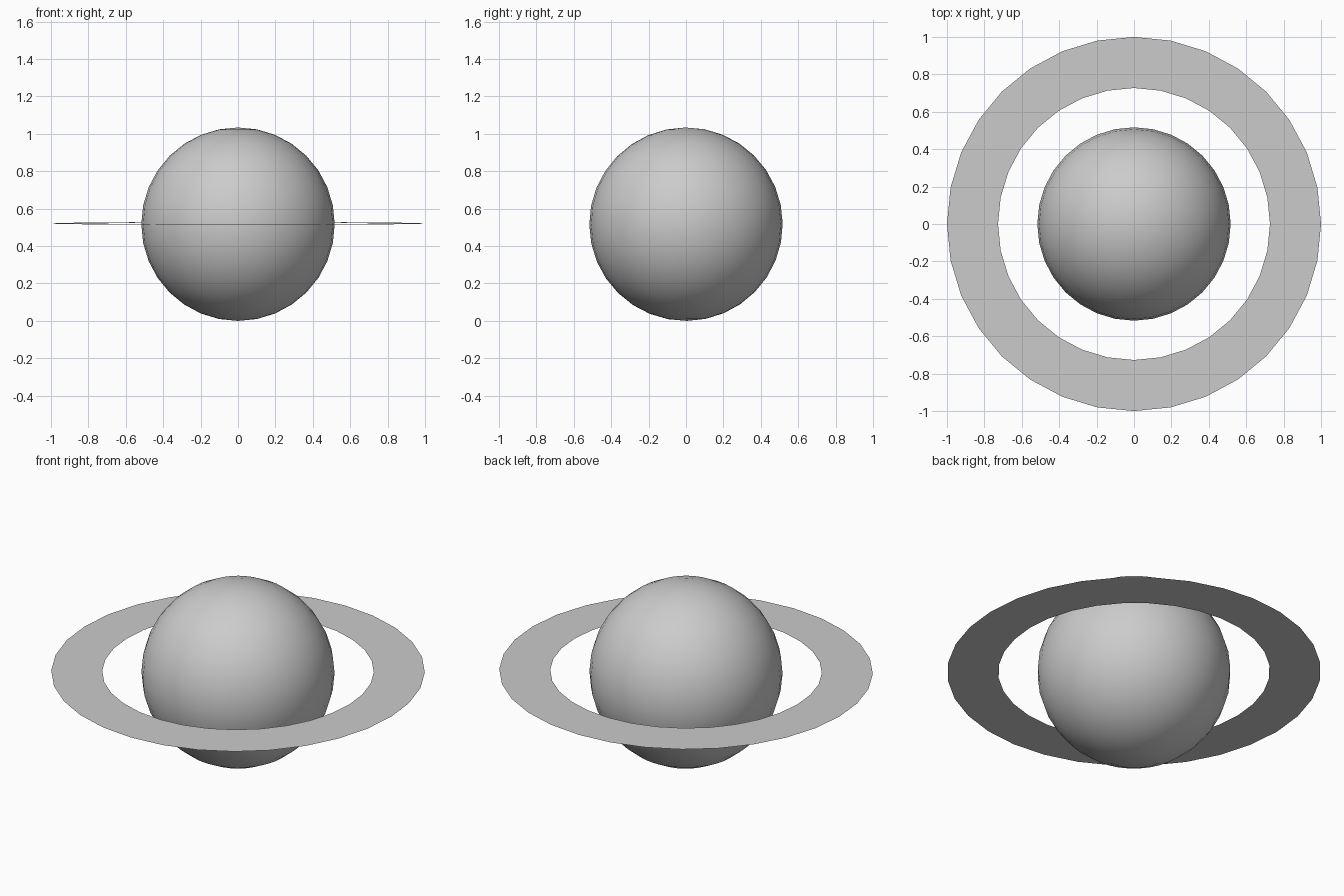
import bpy, bmesh, math

# Remove the default object only
cube = bpy.data.objects.get("Cube")
if cube:
    bpy.data.objects.remove(cube, do_unlink=True)

SIDES = 32
RADIUS = 0.517
TILT = math.radians(0.45)

grey = bpy.data.materials.new("light grey")
grey.use_nodes = True
COLOUR = (0.6, 0.6, 0.6, 1)
grey.diffuse_color = COLOUR
grey.node_tree.nodes["Principled BSDF"].inputs["Base Color"].default_value = COLOUR


def finish(obj):
    """Place a part at the shared centre with the shared slight tilt."""
    obj.location = (0, 0, RADIUS)
    obj.rotation_euler = (TILT, 0, 0)
    obj.data.materials.append(grey)


# Planet: smooth ball
bpy.ops.mesh.primitive_uv_sphere_add(segments=SIDES, ring_count=SIDES // 2, radius=RADIUS)
planet = bpy.context.object
planet.name = "planet"
bpy.ops.object.shade_smooth()
finish(planet)

# Ring: flat annulus, a single sheet of quads
bm = bmesh.new()
loops = [bmesh.ops.create_circle(bm, segments=SIDES, radius=r)["verts"] for r in (0.727, 1.0)]
for i in range(SIDES):
    j = (i + 1) % SIDES
    bm.faces.new((loops[0][i], loops[1][i], loops[1][j], loops[0][j]))
bm.normal_update()
for face in bm.faces:
    if face.normal.z < 0:
        face.normal_flip()
mesh = bpy.data.meshes.new("ring")
bm.to_mesh(mesh)
bm.free()
ring = bpy.data.objects.new("ring", mesh)
bpy.context.collection.objects.link(ring)
finish(ring)
ring.location.z += 0.004
